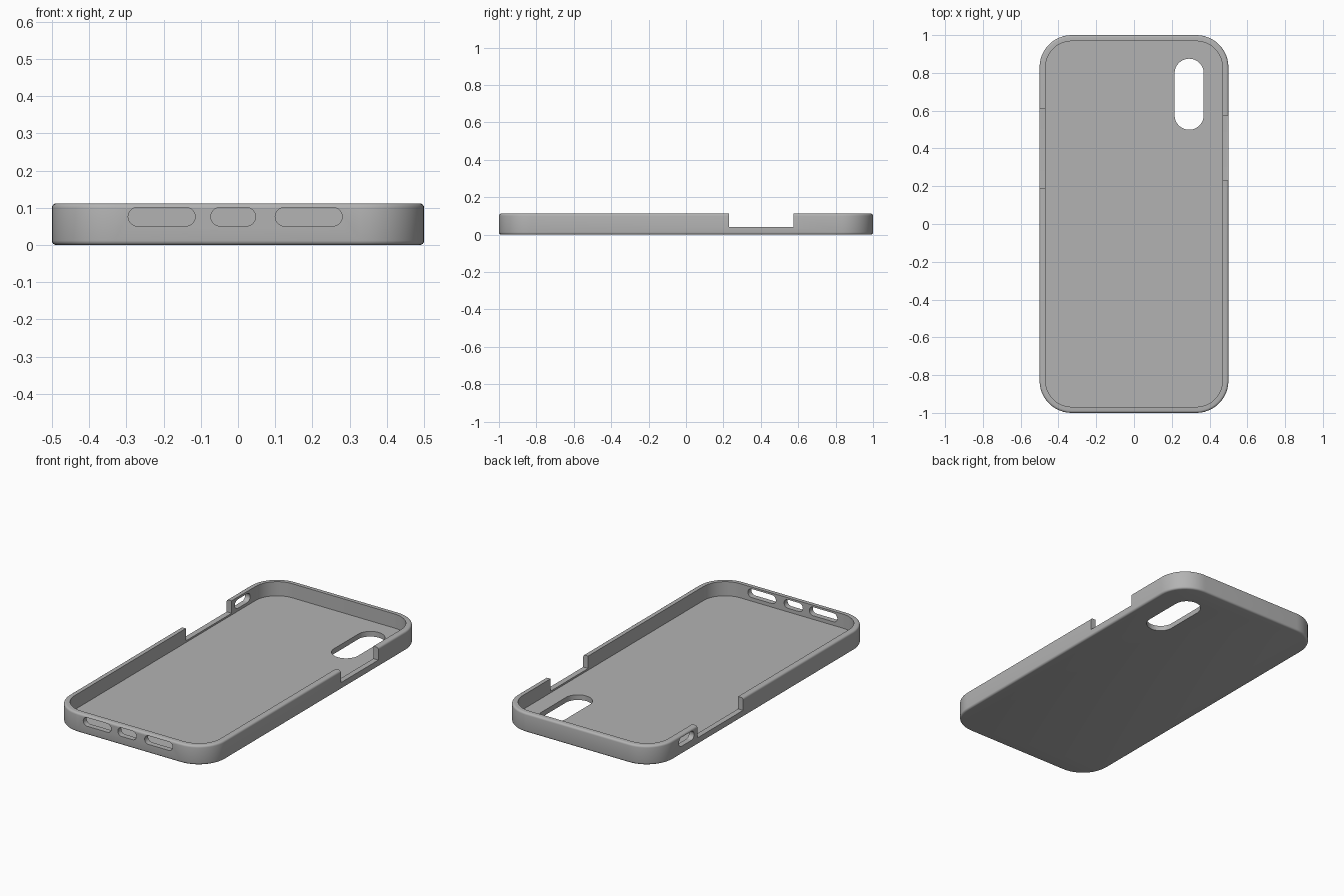
import bpy, bmesh
from math import sin, cos, pi, radians
from mathutils import Vector

if "Cube" in bpy.data.objects:
    bpy.data.objects.remove(bpy.data.objects["Cube"], do_unlink=True)

HALF_X, HALF_Y, HEIGHT = 0.5, 1.0, 0.112
WALL, FLOOR, CORNER, EDGE = 0.032, 0.03, 0.17, 0.012

grey = bpy.data.materials.new("case grey")
grey.use_nodes = True
grey.diffuse_color = (0.45, 0.45, 0.45, 1)
grey.node_tree.nodes["Principled BSDF"].inputs["Base Color"].default_value = (0.45, 0.45, 0.45, 1)


def rounded_rect(hx, hy, r, steps=12):
    """Counter-clockwise outline of a rectangle with round corners."""
    pts = []
    for q, (sx, sy) in enumerate([(1, 1), (-1, 1), (-1, -1), (1, -1)]):
        for i in range(steps + 1):
            a = (q + i / steps) * pi / 2
            p = Vector((sx * (hx - r) + r * cos(a), sy * (hy - r) + r * sin(a)))
            if not pts or (p - pts[-1]).length > 1e-5:
                pts.append(p)
    if (pts[0] - pts[-1]).length < 1e-5:
        pts.pop()
    return pts


def loft(name, rings):
    """Closed solid through rings of 3D points."""
    bm = bmesh.new()
    loops = [[bm.verts.new(p) for p in ring] for ring in rings]
    n = len(loops[0])
    for a, b in zip(loops, loops[1:]):
        for i in range(n):
            j = (i + 1) % n
            bm.faces.new((a[i], a[j], b[j], b[i]))
    bm.faces.new(loops[0][::-1])
    bm.faces.new(loops[-1])
    bmesh.ops.recalc_face_normals(bm, faces=bm.faces)
    mesh = bpy.data.meshes.new(name)
    bm.to_mesh(mesh)
    bm.free()
    mesh.materials.append(grey)
    obj = bpy.data.objects.new(name, mesh)
    bpy.context.collection.objects.link(obj)
    return obj


def cutter(axis, center, hu, hv, r, depth):
    """Rounded-rectangle prism along an axis, for cutting openings."""
    place = {"x": lambda u, v, w: (w, u, v),
             "y": lambda u, v, w: (u, w, v),
             "z": lambda u, v, w: (u, v, w)}[axis]
    outline = rounded_rect(hu, hv, r)
    obj = loft("opening_cutter", [[Vector(center) + Vector(place(p.x, p.y, w)) for p in outline]
                                  for w in (-depth, depth)])
    obj.hide_render = True
    return obj


# Tray: up the outside with eased edges, over the rim, down to the floor
profile = [(EDGE * (1 - sin(a)), EDGE * (1 - cos(a))) for a in (i * pi / 8 for i in range(5))]
profile += [(d, HEIGHT - z) for d, z in reversed(profile)]
profile += [(WALL, HEIGHT), (WALL, FLOOR)]
case = loft("phone_case", [[Vector((p.x, p.y, z)) for p in
                            rounded_rect(HALF_X - d, HALF_Y - d, CORNER - d)]
                           for d, z in profile])

# Camera window in the floor
cutters = [cutter("z", (0.292, 0.687, 0), 0.077, 0.188, 0.077, 0.08)]

# Speaker and charging slots in the front wall
for x, half in [(-0.205, 0.09), (-0.013, 0.06), (0.19, 0.09)]:
    cutters.append(cutter("y", (x, -HALF_Y, 0.076), half, 0.025, 0.025, 0.1))

# Switch slot in one side wall
cutters.append(cutter("x", (-HALF_X, 0.71, 0.073), 0.07, 0.026, 0.026, 0.1))

# Button notches, open at the top of each side wall
for side, y0, y1 in [(1, 0.23, 0.575), (-1, 0.19, 0.61)]:
    cutters.append(cutter("x", (side * HALF_X, (y0 + y1) / 2, 0.14), (y1 - y0) / 2, 0.1, 0.0001, 0.1))

bpy.ops.object.select_all(action="DESELECT")
bpy.context.view_layer.objects.active = case
case.select_set(True)
for c in cutters:
    mod = case.modifiers.new("opening", "BOOLEAN")
    mod.operation = "DIFFERENCE"
    mod.solver = "EXACT"
    mod.object = c
    bpy.ops.object.modifier_apply(modifier=mod.name)
    bpy.data.objects.remove(c, do_unlink=True)

bpy.ops.object.shade_smooth_by_angle(angle=radians(30))
